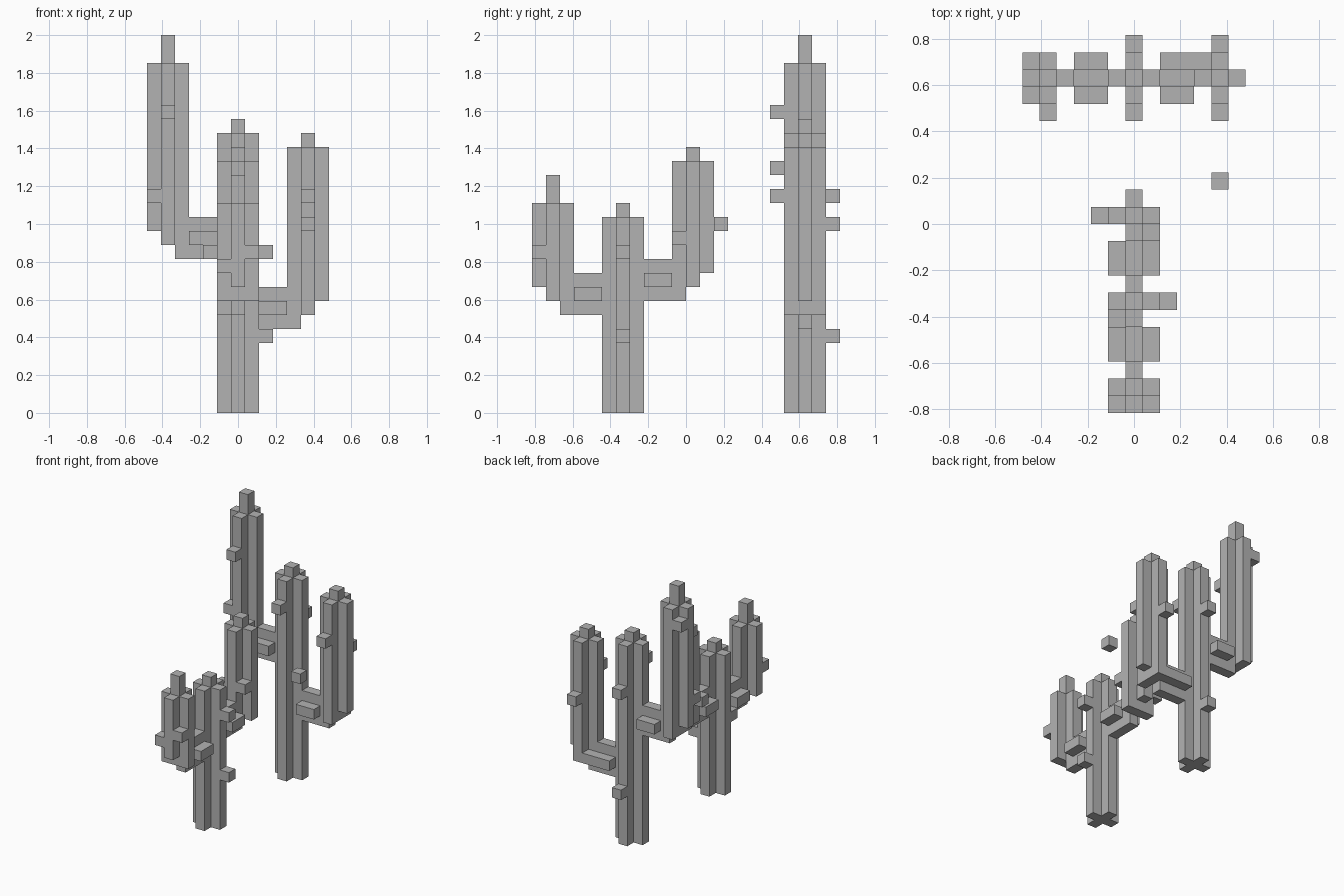
import bpy, bmesh
from mathutils import Vector

U = 2 / 27  # edge of one block
cube = bpy.data.objects.get("Cube")
if cube:
    bpy.data.objects.remove(cube, do_unlink=True)

grey = bpy.data.materials.new("cactus grey")
grey.use_nodes = True
COLOUR = (0.45, 0.45, 0.45, 1)
grey.diffuse_color = COLOUR
grey.node_tree.nodes["Principled BSDF"].inputs["Base Color"].default_value = COLOUR

SIDES = [(1, 0), (-1, 0), (0, 1), (0, -1)]
parts = {}


def column(cells, x, y, low, high):
    cells.update((x, y, z) for z in range(low, high))


def trunk(name, x, y, top, tip):
    """Plus-shaped stem with a raised core."""
    cells = parts.setdefault(name, set())
    column(cells, x, y, 0, tip)
    for dx, dy in SIDES:
        column(cells, x + dx, y + dy, 0, top)


def arm(name, x, y, direction, base, top, tip):
    """Ribbed branch that leaves the trunk and turns upward."""
    cells = parts.setdefault(name, set())
    dx, dy = direction
    for d in (2, 3):
        column(cells, x + d * dx, y + d * dy, base, base + 3)
        for s in (-1, 1):
            cells.add((x + d * dx + s * dy, y + d * dy + s * dx, base + 1))
    column(cells, x + 4 * dx, y + 4 * dy, base, top)      # inner rib
    column(cells, x + 5 * dx, y + 5 * dy, base + 1, tip)  # core
    column(cells, x + 6 * dx, y + 6 * dy, base + 2, top)  # outer rib
    for s in (-1, 1):
        column(cells, x + 5 * dx + s * dy, y + 5 * dy + s * dx, base + 1, top)


# Tall cactus at the back
trunk("back_trunk", 0, 8, 20, 21)
arm("back_right_arm", 0, 8, (-1, 0), 11, 25, 27)
arm("back_left_arm", 0, 8, (1, 0), 6, 19, 20)

# Small cactus at the front
trunk("front_trunk", 0, -5, 14, 15)
arm("front_arm", 0, -5, (0, -1), 7, 15, 17)
arm("rear_arm", 0, -5, (0, 1), 8, 18, 19)

# Single-block spines
parts["back_spines"] = {
    (0, 6, 17), (0, 10, 5), (0, 10, 15), (-5, 6, 21), (-6, 7, 15),
    (-6, 9, 23), (5, 6, 15), (5, 10, 13), (4, 9, 7)}
parts["front_spines"] = {
    (2, -5, 5), (2, -5, 11), (-1, -6, 7), (1, -11, 11), (-1, -11, 10),
    (-2, 0, 11), (1, -1, 12)}
parts["loose_spine"] = {(5, 2, 13)}

occupied = set().union(*parts.values())


def build(name, cells):
    """Skin the exposed block sides and merge them into flat faces."""
    bm = bmesh.new()
    for cell in sorted(cells):
        centre = Vector(cell) + Vector((0, 0.5, 0.5))
        for axis in range(3):
            for sign in (-1, 1):
                n = Vector((0, 0, 0))
                n[axis] = sign
                if tuple(int(c + d) for c, d in zip(cell, n)) in occupied:
                    continue
                a = Vector((0, 0, 0))
                a[(axis + 1) % 3] = 1
                b = n.cross(a)
                corners = [n + a + b, n - a + b, n - a - b, n + a - b]
                bm.faces.new([bm.verts.new((centre + c / 2) * U) for c in corners])
    bmesh.ops.remove_doubles(bm, verts=bm.verts, dist=U / 100)
    bmesh.ops.dissolve_limit(bm, angle_limit=0.01, verts=bm.verts, edges=bm.edges)
    mesh = bpy.data.meshes.new(name)
    bm.to_mesh(mesh)
    bm.free()
    mesh.materials.append(grey)
    bpy.context.collection.objects.link(bpy.data.objects.new(name, mesh))


for part_name, part_cells in parts.items():
    build(part_name, part_cells)
